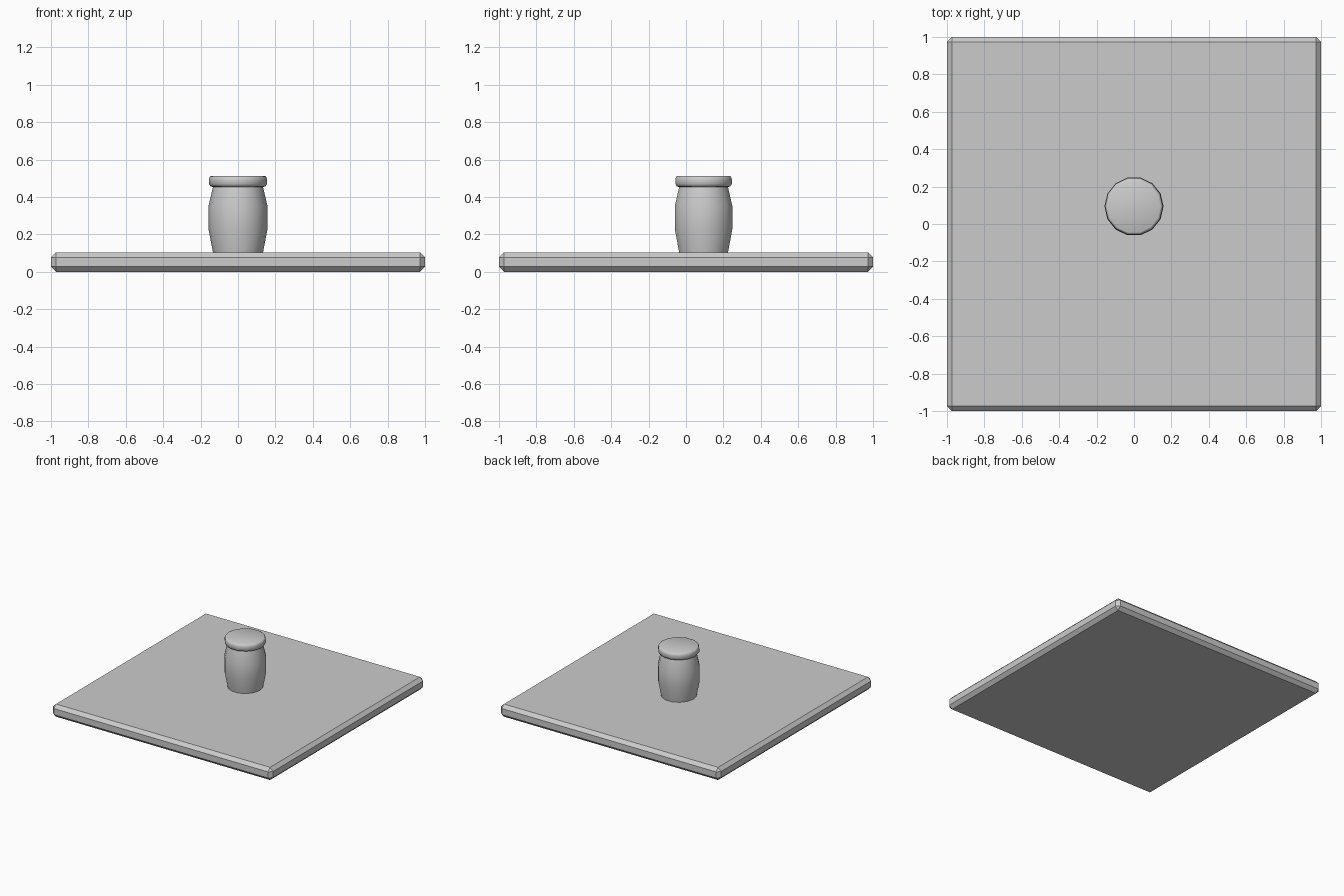
import bpy, bmesh, math

if "Cube" in bpy.data.objects:
    bpy.data.objects.remove(bpy.data.objects["Cube"])

# Base slab with a single chamfer on every edge
H = 0.104
bpy.ops.mesh.primitive_cube_add(size=1, location=(0, 0, H / 2))
slab = bpy.context.object
slab.name = "base_slab"
slab.scale = (2, 2, H)
bpy.ops.object.transform_apply(location=False, rotation=False, scale=True)
bevel = slab.modifiers.new("chamfer", 'BEVEL')
bevel.width = 0.027
bevel.segments = 1


def lathe(name, profile, center, sides=14):
    """Closed solid of revolution from (radius, z) points."""
    bm = bmesh.new()
    rings = []
    for r, z in profile:
        rings.append([bm.verts.new((r * math.cos(2 * math.pi * i / sides),
                                    r * math.sin(2 * math.pi * i / sides), z))
                      for i in range(sides)])
    for a, b in zip(rings, rings[1:]):
        for i in range(sides):
            j = (i + 1) % sides
            bm.faces.new((a[i], a[j], b[j], b[i]))
    bm.faces.new(rings[0][::-1])
    bm.faces.new(rings[-1])
    mesh = bpy.data.meshes.new(name)
    bm.to_mesh(mesh)
    bm.free()
    ob = bpy.data.objects.new(name, mesh)
    ob.location = (center[0], center[1], 0)
    bpy.context.collection.objects.link(ob)
    bpy.ops.object.select_all(action='DESELECT')
    ob.select_set(True)
    bpy.context.view_layer.objects.active = ob
    bpy.ops.object.shade_smooth_by_angle(angle=math.radians(50))
    return ob


CENTER = (0, 0.094)

# Barrel-shaped jar body
lathe("jar_body", [(0.134, H), (0.158, 0.23), (0.158, 0.35),
                   (0.137, 0.44), (0.132, 0.46)], CENTER)

# Rounded lid
lathe("jar_lid", [(0.130, 0.452), (0.147, 0.457), (0.155, 0.470),
                  (0.155, 0.495), (0.150, 0.509), (0.142, 0.513)], CENTER)
